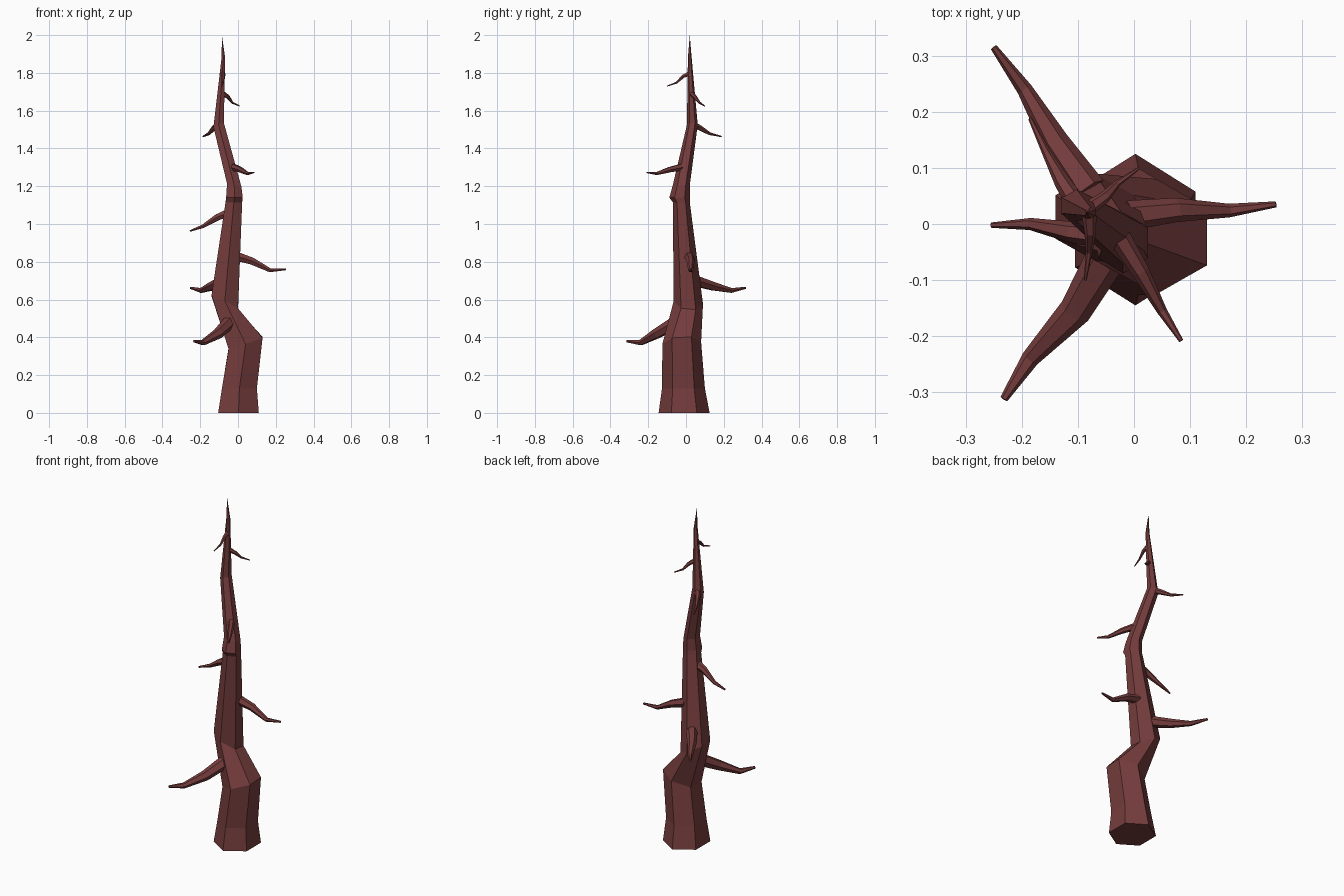
import bpy, bmesh, math
from mathutils import Vector

bark = bpy.data.materials.new("red_brown_bark")
bark.diffuse_color = (0.18, 0.046, 0.046, 1)


def skin(name, rings, tip):
    """Join equal-sided rings into a closed flat-faced tube ending in a point."""
    bm = bmesh.new()
    loops = [[bm.verts.new(p) for p in ring] for ring in rings]
    n = len(loops[0])
    for a, b in zip(loops, loops[1:]):
        for i in range(n):
            j = (i + 1) % n
            bm.faces.new((a[i], a[j], b[j], b[i]))
    top = bm.verts.new(tip)
    for i in range(n):
        bm.faces.new((loops[-1][i], loops[-1][(i + 1) % n], top))
    bm.faces.new(loops[0][::-1])
    bmesh.ops.recalc_face_normals(bm, faces=bm.faces[:])
    me = bpy.data.meshes.new(name)
    bm.to_mesh(me)
    bm.free()
    me.materials.append(bark)
    ob = bpy.data.objects.new(name, me)
    bpy.context.collection.objects.link(ob)


# Trunk: six-sided rings given as x min, x max, y min, y max, z, tilt in x, tilt in y
trunk = [
    (-0.105, 0.11, -0.145, 0.125, 0.0, 0, 0),
    (-0.085, 0.10, -0.127, 0.10, 0.13, 0, 0),
    (-0.05, 0.13, -0.125, 0.08, 0.37, 0.33, 0.05),
    (-0.14, 0.0, -0.065, 0.09, 0.585, -0.5, -0.1),
    (-0.066, 0.022, -0.07, 0.02, 1.115, 0, 0),
    (-0.063, 0.025, -0.088, 0.02, 1.14, 0, 0),
    (-0.058, 0.018, -0.07, 0.02, 1.205, -0.2, 0),
    (-0.13, -0.075, 0.005, 0.062, 1.525, 0.4, 0),
    (-0.087, -0.068, 0.01, 0.03, 1.88, 0, 0),
]
rings = []
for x0, x1, y0, y1, z, sx, sy in trunk:
    ring = []
    for k in range(6):
        a = math.radians(30 + 60 * k)
        dx = math.cos(a) / 0.866 * (x1 - x0) / 2
        dy = math.sin(a) * (y1 - y0) / 2
        ring.append(((x0 + x1) / 2 + dx, (y0 + y1) / 2 + dy, z + sx * dx + sy * dy))
    rings.append(ring)
skin("trunk", rings, (-0.085, 0.02, 2.0))


def branch(name, r, pts):
    """Drooping dead branch tapering along its path."""
    pts = [Vector(p) for p in pts]
    rings = []
    for i, p in enumerate(pts):
        d = (pts[min(i + 1, len(pts) - 1)] - pts[max(i - 1, 0)]).normalized()
        side = d.cross(Vector((0, 0, 1))).normalized()
        up = side.cross(d)
        rad = r * (1, 0.8, 0.45, 0.2)[i]
        rings.append([p + rad * (side * math.cos(a) + up * math.sin(a))
                      for a in (2 * math.pi * k / 6 for k in range(6))])
    skin(name, rings, pts[-1] + d * 0.001)


# Branches from lowest to highest
branch("low_front_branch", 0.036, [(-0.05, -0.06, 0.475), (-0.105, -0.155, 0.42),
                                   (-0.185, -0.24, 0.372), (-0.232, -0.312, 0.38)])
branch("low_back_branch", 0.031, [(-0.08, 0.06, 0.695), (-0.14, 0.145, 0.67),
                                  (-0.195, 0.24, 0.648), (-0.25, 0.315, 0.662)])
branch("right_branch", 0.027, [(-0.01, 0.015, 0.83), (0.075, 0.025, 0.803),
                               (0.17, 0.024, 0.755), (0.253, 0.035, 0.76)])
branch("left_branch", 0.024, [(-0.05, -0.02, 1.06), (-0.11, -0.015, 1.035),
                              (-0.185, 0.0, 0.988), (-0.254, -0.002, 0.963)])
branch("upper_front_branch", 0.02, [(-0.025, -0.025, 1.3), (0.012, -0.085, 1.288),
                                    (0.05, -0.155, 1.267), (0.084, -0.208, 1.273)])
branch("upper_back_branch", 0.018, [(-0.105, 0.04, 1.525), (-0.128, 0.075, 1.508),
                                    (-0.155, 0.125, 1.478), (-0.185, 0.188, 1.463)])
branch("top_right_branch", 0.013, [(-0.078, 0.03, 1.69), (-0.052, 0.048, 1.672),
                                   (-0.03, 0.072, 1.642), (0.008, 0.099, 1.625)])
branch("top_front_branch", 0.013, [(-0.08, 0.015, 1.795), (-0.078, -0.015, 1.782),
                                   (-0.08, -0.05, 1.748), (-0.087, -0.1, 1.73)])
